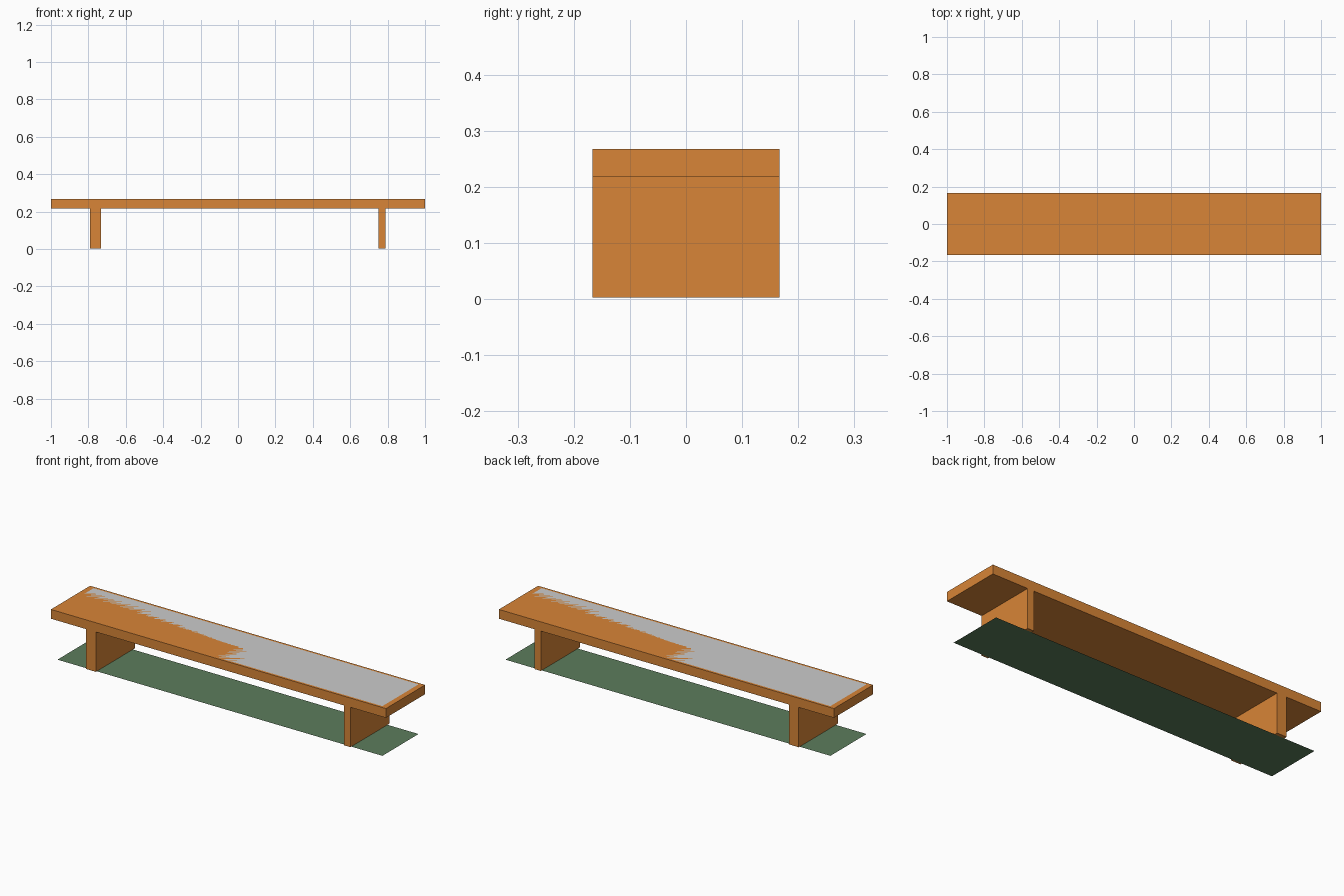
import bpy

if "Cube" in bpy.data.objects:
    bpy.data.objects.remove(bpy.data.objects["Cube"])


def material(name, color):
    mat = bpy.data.materials.new(name)
    mat.diffuse_color = (*color, 1)
    mat.use_nodes = True
    mat.node_tree.nodes["Principled BSDF"].inputs["Base Color"].default_value = mat.diffuse_color
    return mat


def box(name, x0, x1, z0, z1, half_y, mat):
    bpy.ops.mesh.primitive_cube_add(size=1, location=((x0 + x1) / 2, 0, (z0 + z1) / 2))
    obj = bpy.context.object
    obj.name = name
    obj.scale = (x1 - x0, 2 * half_y, z1 - z0)
    bpy.ops.object.transform_apply(location=False, rotation=False, scale=True)
    obj.data.materials.append(mat)
    return obj


def sheet(name, z, mat=None):
    bpy.ops.mesh.primitive_plane_add(size=1, location=(0, 0, z))
    obj = bpy.context.object
    obj.name = name
    obj.scale = (1.94, 0.308, 1)
    bpy.ops.object.transform_apply(location=False, rotation=False, scale=True)
    if mat:
        obj.data.materials.append(mat)
    return obj


wood = material("wood", (0.69, 0.235, 0.038))
green = material("green", (0.107, 0.206, 0.107))

SEAT_BOTTOM, SEAT_TOP, HALF_Y = 0.218, 0.268, 0.167

# Plank seat
box("seat", -1, 1, SEAT_BOTTOM, SEAT_TOP, HALF_Y, wood)

# Panel legs, the left one thicker
box("left_leg", -0.79, -0.732, 0.003, SEAT_BOTTOM, HALF_Y, wood)
box("right_leg", 0.75, 0.788, 0.003, SEAT_BOTTOM, HALF_Y, wood)

# Thin sheets: green base under the bench, grey one flush with the seat top
sheet("base_sheet", 0, green)
sheet("seat_sheet", SEAT_TOP)
